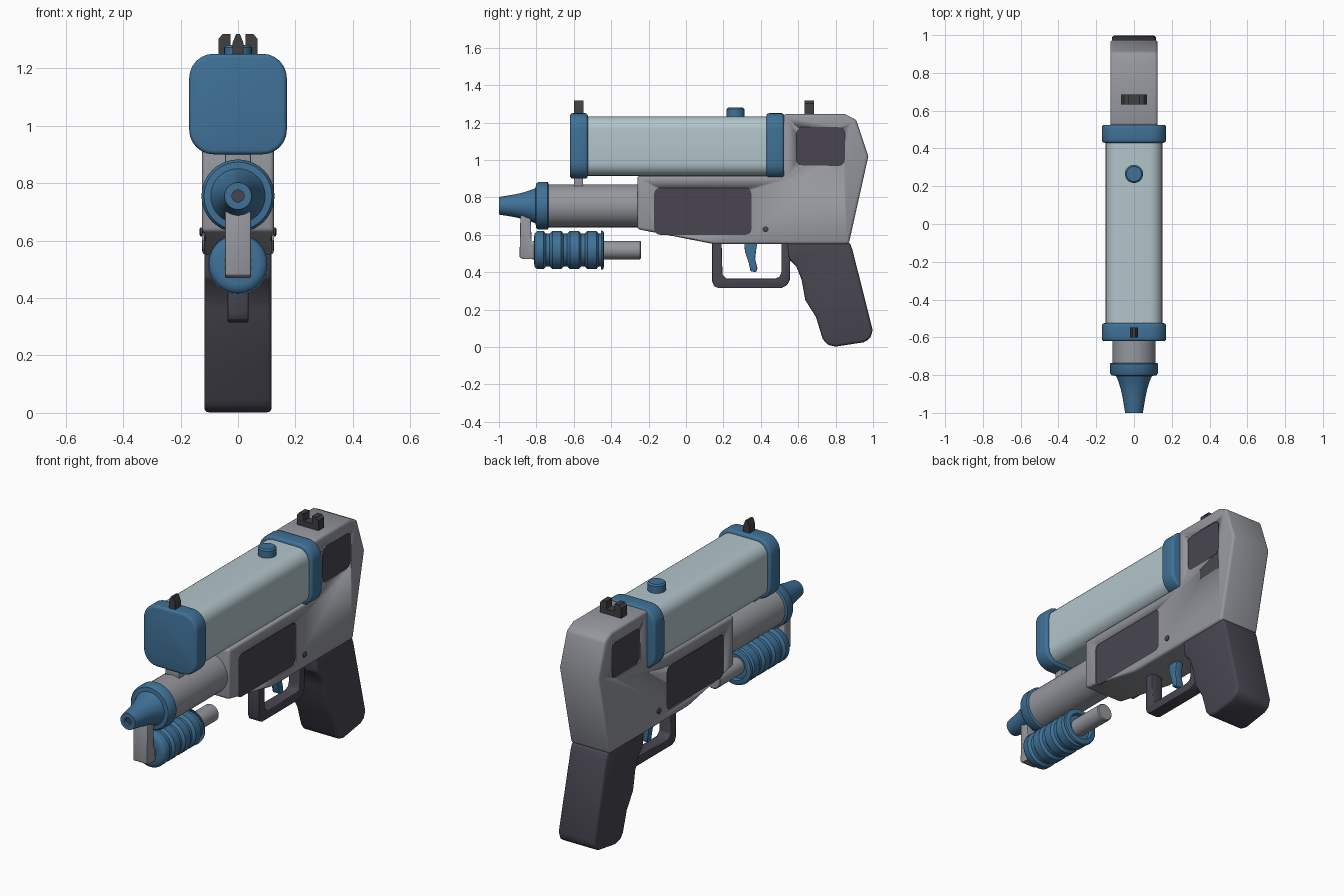
import bpy, bmesh, math

cube = bpy.data.objects.get("Cube")
if cube:
    bpy.data.objects.remove(cube, do_unlink=True)


def material(name, r, g, b):
    m = bpy.data.materials.new(name)
    m.use_nodes = True
    m.diffuse_color = (r, g, b, 1)
    m.node_tree.nodes["Principled BSDF"].inputs["Base Color"].default_value = (r, g, b, 1)
    return m


BLUE = material("blue plastic", 0.05, 0.165, 0.31)
PALE = material("pale blue tank", 0.45, 0.56, 0.60)
GREY = material("grey plastic", 0.30, 0.31, 0.34)
DARK = material("dark grip", 0.065, 0.06, 0.08)
BLACK = material("dark sights", 0.05, 0.05, 0.055)


def finish(name, bm, mat, bevel=0.0, segments=3):
    bmesh.ops.recalc_face_normals(bm, faces=bm.faces)
    mesh = bpy.data.meshes.new(name)
    bm.to_mesh(mesh)
    bm.free()
    mesh.materials.append(mat)
    ob = bpy.data.objects.new(name, mesh)
    bpy.context.collection.objects.link(ob)
    for other in bpy.context.selected_objects:
        other.select_set(False)
    bpy.context.view_layer.objects.active = ob
    ob.select_set(True)
    if bevel:
        mod = ob.modifiers.new("Bevel", 'BEVEL')
        mod.width, mod.segments = bevel, segments
        mod.limit_method, mod.angle_limit = 'ANGLE', math.radians(35)
        bpy.ops.object.modifier_apply(modifier=mod.name)
    bpy.ops.object.shade_smooth_by_angle(angle=math.radians(40))
    return ob


def prism(name, pts, lo, hi, mat, axis='x', bevel=0.0, segments=3):
    """Extrude an outline: (y, z) along x, (x, z) along y."""
    bm = bmesh.new()
    rings = []
    for d in (lo, hi):
        rings.append([bm.verts.new((d, a, b) if axis == 'x' else (a, d, b)) for a, b in pts])
    bm.faces.new(rings[0])
    bm.faces.new(rings[1])
    for i in range(len(pts)):
        j = (i + 1) % len(pts)
        bm.faces.new((rings[0][i], rings[0][j], rings[1][j], rings[1][i]))
    return finish(name, bm, mat, bevel, segments)


def rounded(a0, a1, b0, b1, r, steps=6):
    """Rounded rectangle outline."""
    pts = []
    corners = [(a1 - r, b1 - r), (a0 + r, b1 - r), (a0 + r, b0 + r), (a1 - r, b0 + r)]
    for k, (a, b) in enumerate(corners):
        for s in range(steps + 1):
            t = math.pi / 2 * (k + s / steps)
            pts.append((a + r * math.cos(t), b + r * math.sin(t)))
    return pts


def lathe(name, profile, centre, mat, axis='y', n=40):
    """Turn (position, radius) pairs about an axis; centre gives the other two coordinates."""
    bm = bmesh.new()
    rings = []
    for d, r in profile:
        ring = []
        for i in range(n):
            t = math.tau * i / n
            a, b = centre[0] + r * math.cos(t), centre[1] + r * math.sin(t)
            ring.append(bm.verts.new({'x': (d, a, b), 'y': (a, d, b), 'z': (a, b, d)}[axis]))
        rings.append(ring)
    for p, q in zip(rings, rings[1:]):
        for i in range(n):
            j = (i + 1) % n
            bm.faces.new((p[i], p[j], q[j], q[i]))
    bm.faces.new(rings[0])
    bm.faces.new(rings[-1])
    return finish(name, bm, mat)


def box(name, x, y0, y1, z0, z1, mat, bevel=0.006):
    return prism(name, [(y0, z0), (y1, z0), (y1, z1), (y0, z1)], -x, x, mat, bevel=bevel, segments=2)


# Main body
body = prism("body", [(-0.26, 0.63), (0.15, 0.55), (0.87, 0.55), (0.975, 1.02), (0.91, 1.215),
                      (0.85, 1.245), (0.52, 1.245), (0.52, 0.915), (-0.26, 0.915)],
             -0.125, 0.125, GREY, bevel=0.015)

# Recessed side panels, both sides
panels = {"long_panel": rounded(-0.17, 0.35, 0.60, 0.85, 0.03, 3),
          "rear_panel": rounded(0.59, 0.85, 0.97, 1.175, 0.035, 3)}
for name, outline in panels.items():
    for side, s in (("left", 1), ("right", -1)):
        cutter = prism("panel_cutter", outline, s * 0.116, s * 0.2, DARK)
        cutter.hide_render = True
        bpy.context.view_layer.objects.active = body
        cut = body.modifiers.new("Recess", 'BOOLEAN')
        cut.operation, cut.solver, cut.object = 'DIFFERENCE', 'EXACT', cutter
        bpy.ops.object.modifier_apply(modifier=cut.name)
        bpy.data.objects.remove(cutter, do_unlink=True)
        prism(side + "_" + name, outline, s * 0.113, s * 0.119, DARK)

# Cross pin through the body
lathe("cross_pin", [(-0.134, 0.010), (-0.130, 0.016), (0.130, 0.016), (0.134, 0.010)],
      (0.425, 0.63), DARK, 'x', 16)

# Water tank with end caps and filler button
prism("tank", rounded(-0.15, 0.15, 0.915, 1.232, 0.07), -0.58, 0.50, PALE, 'y')
for name, y0, y1 in (("front_tank_cap", -0.62, -0.525), ("rear_tank_cap", 0.43, 0.525)):
    prism(name, rounded(-0.17, 0.17, 0.90, 1.25, 0.085), y0, y1, BLUE, 'y', bevel=0.014)
lathe("tank_button", [(1.20, 0.048), (1.272, 0.048), (1.28, 0.040)], (0, 0.265), BLUE, 'z', 32)
box("tank_strut", 0.045, -0.60, -0.55, 0.84, 0.93, GREY)

# Barrel and nozzle
lathe("barrel", [(-0.75, 0.115), (-0.22, 0.115)], (0, 0.755), GREY)
lathe("nozzle", [(-0.735, 0.12), (-0.74, 0.127), (-0.79, 0.127), (-0.802, 0.118), (-0.804, 0.095),
                 (-0.83, 0.084), (-0.87, 0.071), (-0.92, 0.060), (-1.0, 0.047),
                 (-1.0, 0.021), (-0.96, 0.021)], (0, 0.755), BLUE)
lathe("nozzle_hole", [(-0.985, 0.021), (-0.96, 0.021)], (0, 0.755), DARK, n=20)

# Pump handle under the barrel
prism("pump_bracket", [(-0.89, 0.48), (-0.87, 0.47), (-0.78, 0.47), (-0.78, 0.53), (-0.825, 0.54),
                       (-0.83, 0.70), (-0.885, 0.72)], -0.045, 0.045, GREY, bevel=0.005, segments=2)
ribs = [(-0.812, 0.07), (-0.810, 0.088), (-0.800, 0.098)]
for k in range(4):
    y = -0.795 + 0.094 * k
    ribs += [(y, 0.102), (y + 0.034, 0.102), (y + 0.046, 0.088), (y + 0.066, 0.088), (y + 0.080, 0.102)]
ribs = ribs[:-1] + [(-0.455, 0.105), (-0.443, 0.102), (-0.438, 0.09), (-0.438, 0.075), (-0.46, 0.07)]
lathe("pump_handle", ribs, (0, 0.518), BLUE)
lathe("pump_rod", [(-0.82, 0.049), (-0.245, 0.049), (-0.24, 0.044)], (0, 0.518), GREY, n=32)

# Grip
prism("grip", [(0.54, 0.56), (0.875, 0.56), (0.89, 0.52), (0.998, 0.09), (0.985, 0.045), (0.95, 0.025),
               (0.80, 0.002), (0.755, 0.012), (0.73, 0.045), (0.695, 0.16), (0.638, 0.25),
               (0.618, 0.36), (0.59, 0.43), (0.55, 0.47)],
      -0.117, 0.117, DARK, bevel=0.015)

# Trigger guard and trigger
prism("trigger_guard", [(0.14, 0.57), (0.14, 0.35), (0.15, 0.325), (0.175, 0.315), (0.51, 0.315),
                        (0.54, 0.33), (0.555, 0.36), (0.56, 0.57), (0.51, 0.57), (0.51, 0.40),
                        (0.50, 0.375), (0.475, 0.365), (0.215, 0.365), (0.195, 0.385), (0.19, 0.57)],
      -0.036, 0.036, DARK, bevel=0.005, segments=2)
prism("trigger", [(0.31, 0.57), (0.315, 0.51), (0.335, 0.45), (0.345, 0.405), (0.375, 0.40),
                  (0.382, 0.42), (0.37, 0.47), (0.375, 0.52), (0.385, 0.57)],
      -0.022, 0.022, BLUE, bevel=0.004, segments=2)

# Sights
prism("front_sight", [(-0.02, 1.23), (0.02, 1.23), (0.02, 1.285), (0.007, 1.318), (-0.007, 1.318),
                      (-0.02, 1.285)], -0.60, -0.548, BLACK, 'y')
prism("rear_sight", [(-0.068, 1.23), (0.068, 1.23), (0.068, 1.302), (0.054, 1.318), (0.026, 1.318),
                     (0.026, 1.275), (-0.026, 1.275), (-0.026, 1.318), (-0.054, 1.318),
                     (-0.068, 1.302)], 0.633, 0.685, BLACK, 'y')
